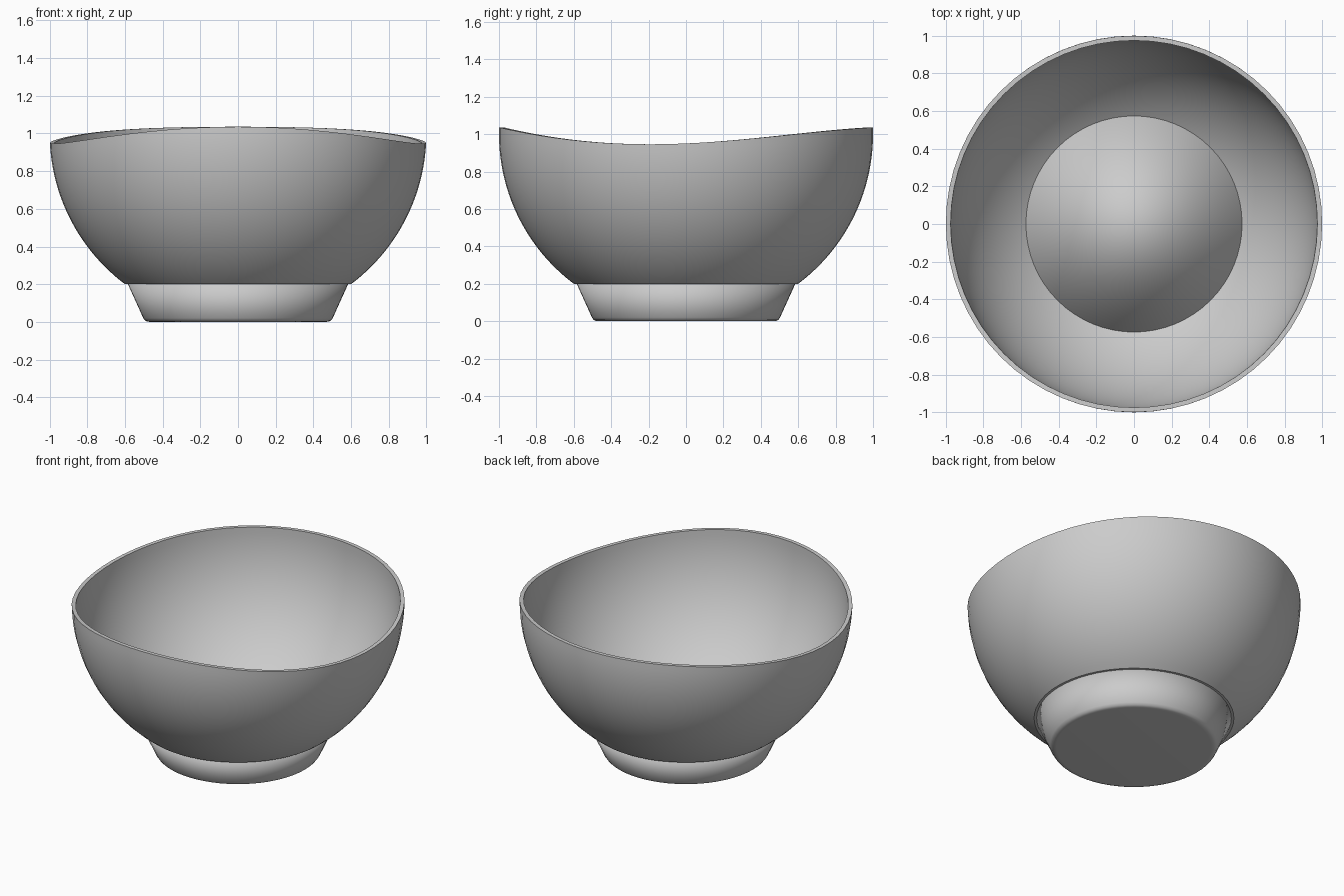
import bpy, bmesh
from math import sin, cos, pi, sqrt, asin

if "Cube" in bpy.data.objects:
    bpy.data.objects.remove(bpy.data.objects["Cube"])

SEG = 64


def revolve(name, profile, close_loop=False, caps=False):
    """Spin a profile given as a function of angle: profile(a) -> [(r, z), ...]"""
    bm = bmesh.new()
    cols = []
    for i in range(SEG):
        a = 2 * pi * i / SEG
        cols.append([bm.verts.new((r * cos(a), r * sin(a), z)) for r, z in profile(a)])
    n = len(cols[0])
    for i in range(SEG):
        c, d = cols[i], cols[(i + 1) % SEG]
        for j in range(n if close_loop else n - 1):
            k = (j + 1) % n
            bm.faces.new((c[j], d[j], d[k], c[k]))
    if caps:
        bm.faces.new([c[0] for c in reversed(cols)])
        bm.faces.new([c[-1] for c in cols])
    bmesh.ops.recalc_face_normals(bm, faces=bm.faces)
    me = bpy.data.meshes.new(name)
    bm.to_mesh(me)
    bm.free()
    ob = bpy.data.objects.new(name, me)
    bpy.context.collection.objects.link(ob)
    bpy.context.view_layer.objects.active = ob
    ob.select_set(True)
    return ob


def rim_height(a):
    """Wavy rim: high at front and back, low at the sides"""
    y = sin(a)
    return 0.95 + 0.044 * (y - y**3) + 0.1 * y**2 - 0.014 * y**4


def wall(radius, a, rows=24):
    """Arc of a sphere centred at z = 1, from the foot up to the rim"""
    lo, hi = asin(-0.8 / radius), asin((rim_height(a) - 1) / radius)
    arc = [lo + (hi - lo) * j / rows for j in range(rows + 1)]
    return [(radius * cos(t), 1 + radius * sin(t)) for t in arc]


# Bowl shell: outer wall up, inner wall back down
bowl = revolve("bowl", lambda a: wall(1.0, a) + wall(0.975, a)[::-1], close_loop=True)
bpy.ops.object.shade_smooth_by_angle()
bowl.select_set(False)

# Tapered foot with a rounded lower edge; its top is the bowl's floor
foot_profile = [(0.465, 0), (0.48, 0.001), (0.494, 0.007), (0.503, 0.02), (0.59, 0.212)]
foot = revolve("foot", lambda a: foot_profile, caps=True)
bpy.ops.object.shade_smooth()
